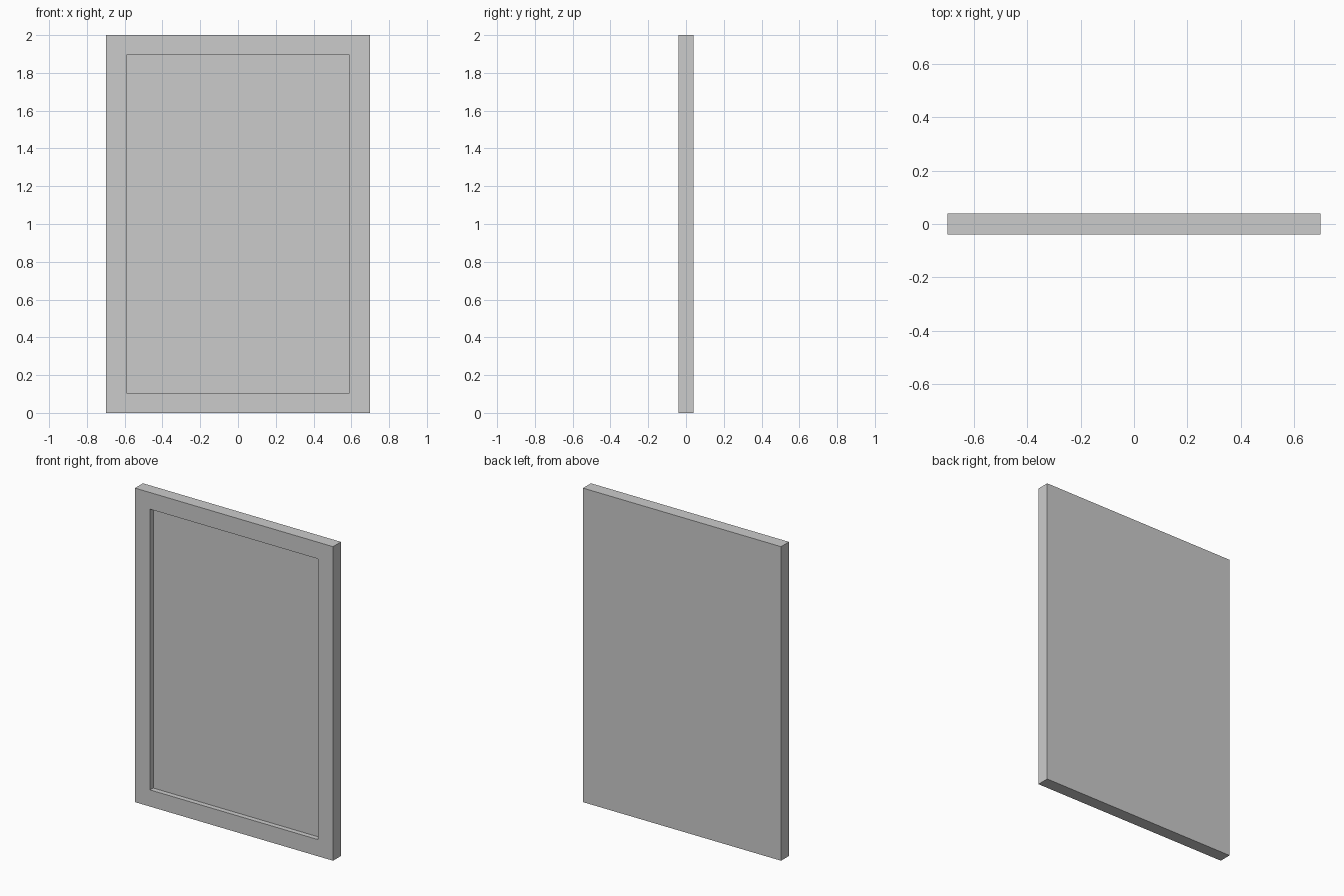
import bpy, bmesh
from mathutils import Vector

if "Cube" in bpy.data.objects:
    bpy.data.objects.remove(bpy.data.objects["Cube"])

WIDTH, DEPTH, HEIGHT = 1.395, 0.08, 2.0
BORDER, RECESS = 0.15, 0.032

# Solid slab standing on the ground
bm = bmesh.new()
bmesh.ops.create_cube(bm, size=1)
bmesh.ops.scale(bm, vec=(WIDTH, DEPTH, HEIGHT), verts=bm.verts)
bmesh.ops.translate(bm, vec=(0, 0, HEIGHT / 2), verts=bm.verts)
bm.normal_update()

# Recessed field in the front face, leaving a raised border
front = min(bm.faces, key=lambda f: f.normal.y)
bmesh.ops.inset_region(bm, faces=[front], thickness=BORDER)
field = bmesh.ops.extrude_discrete_faces(bm, faces=[front])["faces"][0]
bmesh.ops.translate(bm, vec=Vector((0, RECESS, 0)), verts=field.verts)
bmesh.ops.recalc_face_normals(bm, faces=bm.faces)

mesh = bpy.data.meshes.new("framed_panel")
bm.to_mesh(mesh)
bm.free()
panel = bpy.data.objects.new("framed_panel", mesh)
bpy.context.collection.objects.link(panel)
